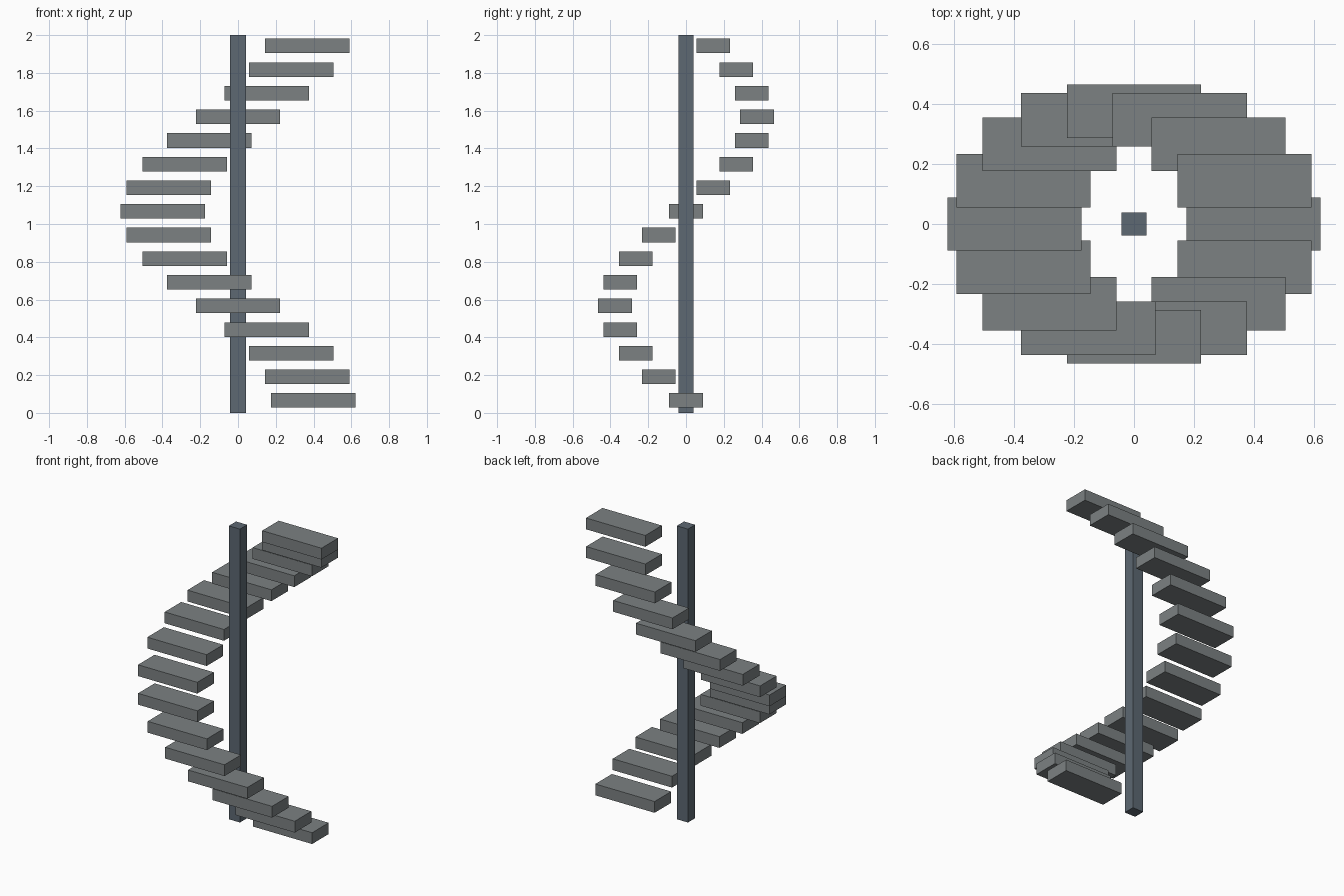
import bpy
import math

if "Cube" in bpy.data.objects:
    bpy.data.objects.remove(bpy.data.objects["Cube"])


def material(name, rgb):
    mat = bpy.data.materials.new(name)
    mat.diffuse_color = (*rgb, 1)
    mat.use_nodes = True
    mat.node_tree.nodes["Principled BSDF"].inputs["Base Color"].default_value = mat.diffuse_color
    return mat


def box(name, size, centre, mat):
    bpy.ops.mesh.primitive_cube_add(size=1, location=centre)
    obj = bpy.context.object
    obj.name = name
    obj.scale = size
    bpy.ops.object.transform_apply(location=False, rotation=False, scale=True)
    obj.data.materials.append(mat)
    return obj


tread_mat = material("tread_grey", (0.20, 0.22, 0.225))
post_mat = material("post_slate", (0.11, 0.14, 0.17))

# Central post
box("central_post", (0.083, 0.078, 2.0), (0, 0, 1.0), post_mat)

# Treads: axis-aligned boxes winding once round the post, clockwise from above
STEPS = 16
for i in range(STEPS):
    a = -2 * math.pi * i / STEPS
    box(f"tread_{i + 1:02d}", (0.447, 0.178, 0.077),
        (0.398 * math.cos(a), 0.376 * math.sin(a), 0.066 + 0.1251 * i), tread_mat)
